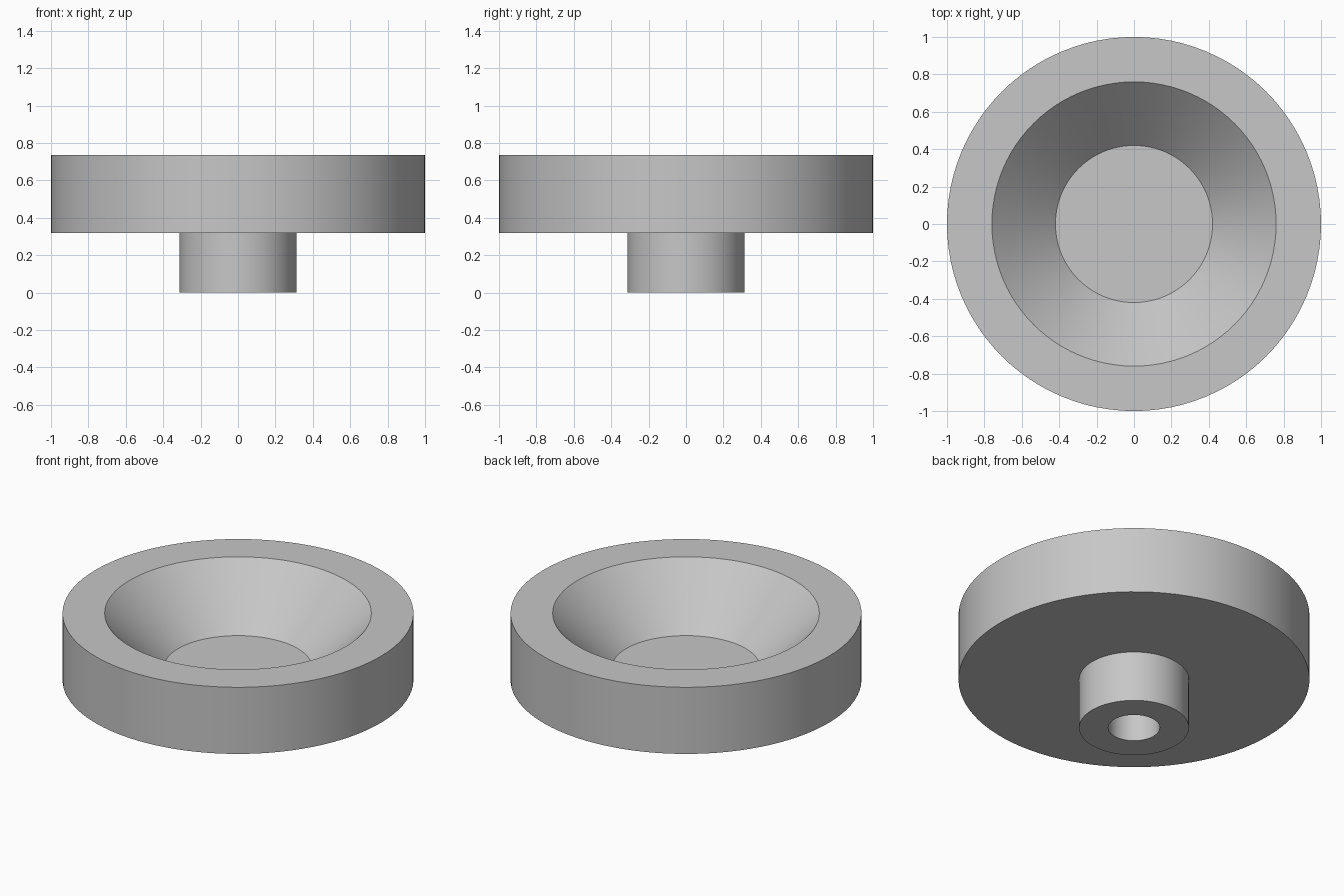
import bpy, bmesh, math

SEGMENTS = 96

cube = bpy.data.objects.get("Cube")
if cube:
    bpy.data.objects.remove(cube, do_unlink=True)

grey = bpy.data.materials.new("plain grey")
grey.use_nodes = True
colour = (0.57, 0.57, 0.57, 1.0)
grey.diffuse_color = colour
grey.node_tree.nodes["Principled BSDF"].inputs["Base Color"].default_value = colour


def lathe(name, profile, material):
    """Spin a (radius, height) profile around the z axis into a closed solid."""
    bm = bmesh.new()
    verts = [bm.verts.new((r, 0, z)) for r, z in profile]
    edges = [bm.edges.new(pair) for pair in zip(verts, verts[1:])]
    bmesh.ops.spin(bm, geom=verts + edges, cent=(0, 0, 0), axis=(0, 0, 1),
                   angle=math.tau, steps=SEGMENTS)
    bmesh.ops.remove_doubles(bm, verts=bm.verts, dist=0.0005)
    bmesh.ops.recalc_face_normals(bm, faces=bm.faces)
    mesh = bpy.data.meshes.new(name)
    bm.to_mesh(mesh)
    bm.free()
    mesh.materials.append(material)
    obj = bpy.data.objects.new(name, mesh)
    bpy.context.collection.objects.link(obj)
    bpy.ops.object.select_all(action="DESELECT")
    obj.select_set(True)
    bpy.context.view_layer.objects.active = obj
    bpy.ops.object.shade_smooth_by_angle(angle=math.radians(30))
    return obj


# Dished wheel with a hollow hub below, as one continuous turned solid
lathe("dished_wheel_with_hub", [
    (0, 0.32), (0.147, 0.32),        # end of the blind bore
    (0.147, 0), (0.313, 0),          # bore wall and hub end
    (0.313, 0.318), (1, 0.318),      # hub side and wheel underside
    (1, 0.737), (0.76, 0.737),       # outer wall and flat rim
    (0.42, 0.40), (0, 0.40),         # conical recess and its floor
], grey)
